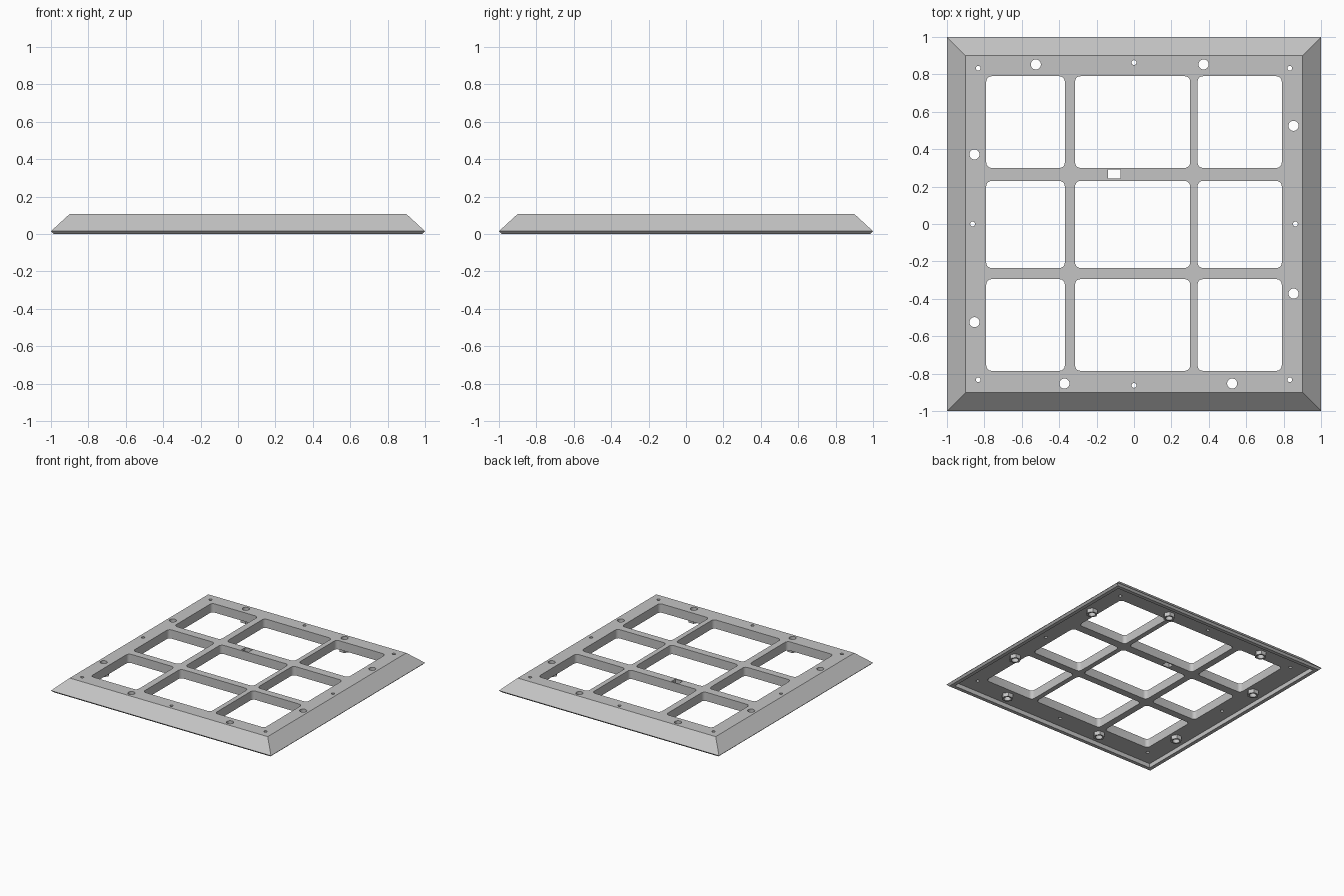
import bpy, bmesh
from math import cos, sin, pi, radians

old = bpy.data.objects.get("Cube")
if old:
    bpy.data.objects.remove(old, do_unlink=True)

TOP = 0.107
FLOOR = 0.035

grey = bpy.data.materials.new("light grey")
grey.use_nodes = True
color = (0.55, 0.55, 0.55, 1)
grey.diffuse_color = color
grey.node_tree.nodes["Principled BSDF"].inputs["Base Color"].default_value = color


def loft(bm, rings):
    """Closed solid from a stack of matching outlines."""
    loops = [[bm.verts.new(p) for p in ring] for ring in rings]
    n = len(loops[0])
    for a, b in zip(loops, loops[1:]):
        for i in range(n):
            j = (i + 1) % n
            bm.faces.new((a[i], a[j], b[j], b[i]))
    bm.faces.new(loops[0][::-1])
    bm.faces.new(loops[-1])


def prism(bm, outline, z0, z1):
    loft(bm, [[(x, y, z) for x, y in outline] for z in (z0, z1)])


def square(h, z):
    return [(-h, -h, z), (h, -h, z), (h, h, z), (-h, h, z)]


def disc(x, y, r, n):
    return [(x + r * cos(2 * pi * i / n), y + r * sin(2 * pi * i / n)) for i in range(n)]


def rounded(x0, x1, y0, y1, r, steps=5):
    pts = []
    centres = [(x1 - r, y1 - r), (x0 + r, y1 - r), (x0 + r, y0 + r), (x1 - r, y0 + r)]
    for q, (cx, cy) in enumerate(centres):
        for s in range(steps + 1):
            a = pi / 2 * (q + s / steps)
            pts.append((cx + r * cos(a), cy + r * sin(a)))
    return pts


def make(name, bm):
    bmesh.ops.recalc_face_normals(bm, faces=bm.faces)
    me = bpy.data.meshes.new(name)
    bm.to_mesh(me)
    bm.free()
    me.materials.append(grey)
    ob = bpy.data.objects.new(name, me)
    bpy.context.collection.objects.link(ob)
    return ob


def combine(target, tool, operation):
    tool.hide_render = True
    mod = target.modifiers.new(operation, 'BOOLEAN')
    mod.operation = operation
    mod.solver = 'EXACT'
    mod.object = tool
    bpy.context.view_layer.objects.active = target
    bpy.ops.object.modifier_apply(modifier=mod.name)
    bpy.data.objects.remove(tool, do_unlink=True)


# Sloped frame with a shallow recess underneath
bm = bmesh.new()
loft(bm, [square(0.955, FLOOR), square(0.955, 0), square(0.985, 0),
          square(1.0, 0.015), square(0.9, TOP)])
frame = make("window_frame", bm)

# Bolt positions, two per side, turned around the frame
bolts = []
for u in (-0.525, 0.372):
    x, y = u, 0.853
    for _ in range(4):
        bolts.append((x, y))
        x, y = y, -x

# Hexagonal bosses under the bolt holes
bm = bmesh.new()
for x, y in bolts:
    prism(bm, disc(x, y, 0.044, 6), 0.003, 0.06)
combine(frame, make("bolt_bosses", bm), 'UNION')

# Nine rounded windows
bm = bmesh.new()
for x0, x1 in ((-0.79, -0.37), (-0.315, 0.30), (0.34, 0.79)):
    for y0, y1 in ((-0.785, -0.295), (-0.235, 0.23), (0.30, 0.79)):
        prism(bm, rounded(x0, x1, y0, y1, 0.028), -0.1, 0.2)

# Bolt holes and small pilot holes
for x, y in bolts:
    prism(bm, disc(x, y, 0.027, 24), -0.1, 0.2)
for x in (-1, 0, 1):
    for y in (-1, 0, 1):
        if x or y:
            d = 0.833 if x and y else 0.863
            prism(bm, disc(x * d, y * d, 0.013, 16), -0.1, 0.2)

# Rectangular slot in the crossbar
prism(bm, [(-0.138, 0.242), (-0.072, 0.242), (-0.072, 0.291), (-0.138, 0.291)], -0.1, 0.2)
combine(frame, make("openings", bm), 'DIFFERENCE')

bpy.ops.object.select_all(action='DESELECT')
frame.select_set(True)
bpy.context.view_layer.objects.active = frame
bpy.ops.object.shade_smooth_by_angle(angle=radians(30))
